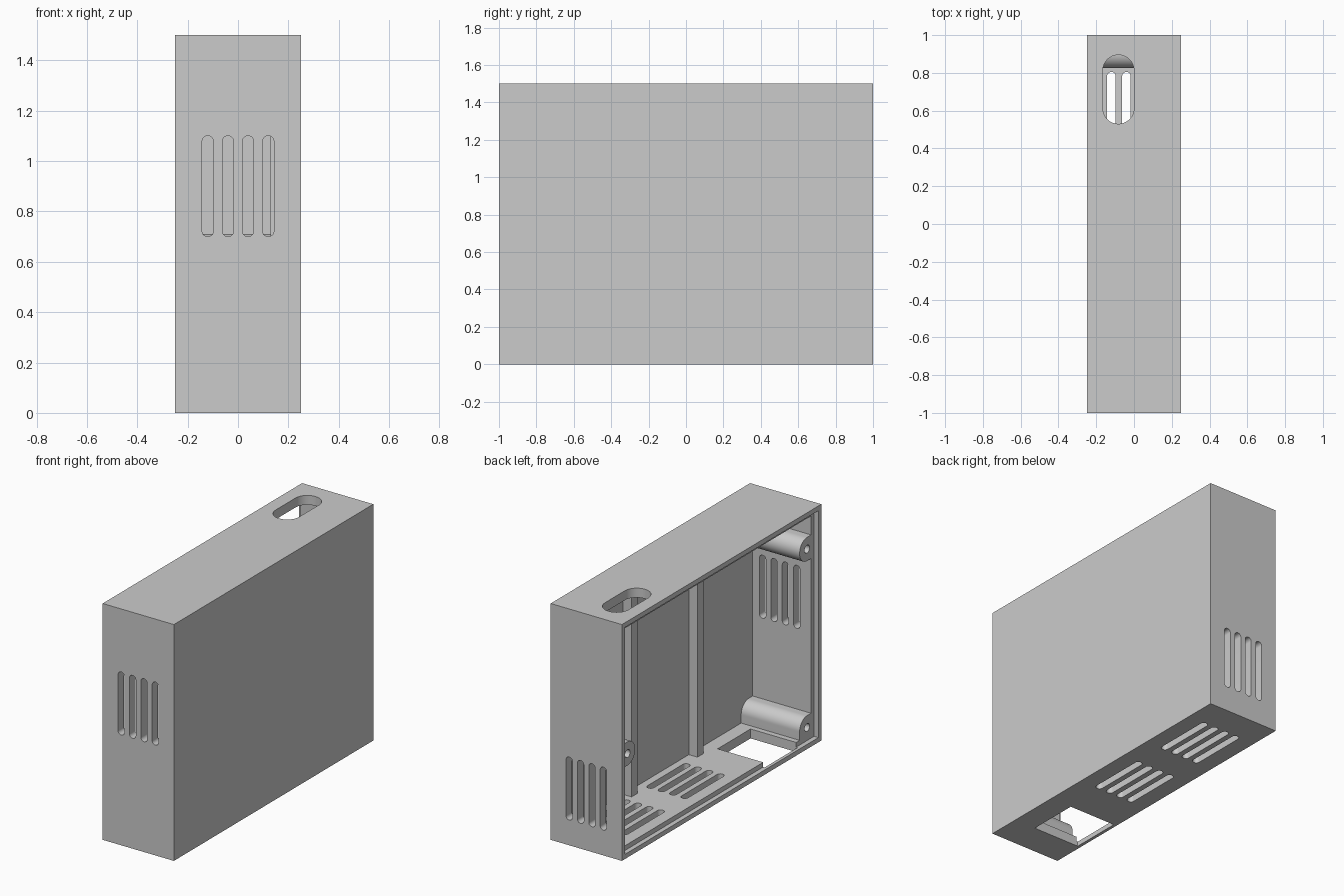
import bpy, bmesh, math

cube = bpy.data.objects.get("Cube")
if cube:
    bpy.data.objects.remove(cube, do_unlink=True)

W, L, H = 0.25, 1.0, 1.5      # half width, half length, height
WALL, LIP, LEDGE = 0.06, 0.03, -0.22

grey = bpy.data.materials.new("plain grey")
grey.use_nodes = True
grey.diffuse_color = (0.6, 0.6, 0.6, 1)
grey.node_tree.nodes["Principled BSDF"].inputs["Base Color"].default_value = (0.6, 0.6, 0.6, 1)


def prism(bm, profile, axis, lo, hi):
    """Extrude a 2D outline along one axis, from lo to hi."""
    def place(p, d):
        c = list(p)
        c.insert(axis, d)
        return bm.verts.new(c)
    a = [place(p, lo) for p in profile]
    b = [place(p, hi) for p in profile]
    bm.faces.new(a)
    bm.faces.new(b)
    for i in range(len(a)):
        j = (i + 1) % len(a)
        bm.faces.new((a[i], a[j], b[j], b[i]))


def rect(u0, u1, v0, v1):
    return [(u0, v0), (u1, v0), (u1, v1), (u0, v1)]


def arc(u, v, r, start, end, n=16):
    angles = [math.radians(start + (end - start) * i / n) for i in range(n + 1)]
    return [(u + r * math.cos(t), v + r * math.sin(t)) for t in angles]


def slot(u, v0, v1, r):
    return arc(u, v1 - r, r, 0, 180) + arc(u, v0 + r, r, 180, 360)


def make(name, prisms):
    bm = bmesh.new()
    for p in prisms:
        prism(bm, *p)
    bmesh.ops.recalc_face_normals(bm, faces=bm.faces)
    mesh = bpy.data.meshes.new(name)
    bm.to_mesh(mesh)
    bm.free()
    ob = bpy.data.objects.new(name, mesh)
    bpy.context.collection.objects.link(ob)
    mesh.materials.append(grey)
    return ob


def activate(ob):
    bpy.ops.object.select_all(action="DESELECT")
    ob.select_set(True)
    bpy.context.view_layer.objects.active = ob


def cut(ob, prisms):
    cutter = make("cutter", prisms)
    cutter.hide_render = True
    mod = ob.modifiers.new("cut", "BOOLEAN")
    mod.operation, mod.solver, mod.object = "DIFFERENCE", "EXACT", cutter
    activate(ob)
    bpy.ops.object.modifier_apply(modifier=mod.name)
    bpy.data.objects.remove(cutter, do_unlink=True)


def smooth(ob):
    activate(ob)
    bpy.ops.object.shade_smooth_by_angle(angle=math.radians(30))


# Case: hollow box open on one broad side, with a recess for a lid
case = make("case", [(rect(-L, L, 0, H), 0, -W, W)])
cut(case, [(rect(-L + WALL, L - WALL, WALL, H - WALL), 0, -W - 0.1, W - WALL)])
cut(case, [(rect(-L + LIP, L - LIP, LIP, H - LIP), 0, -W - 0.1, LEDGE)])

# Vent slots in both ends and in the floor
vents = []
for x in (-0.12, -0.04, 0.04, 0.12):
    vents.append((slot(x, 0.70, 1.10, 0.0225), 1, -L - 0.05, -L + 0.1))
    vents.append((slot(x, 0.16, 0.56, 0.0225), 1, L - 0.1, L + 0.05))
    for y in (0.005, 0.605):
        vents.append((slot(x, y - 0.2, y + 0.2, 0.0225), 2, -0.05, 0.1))
cut(case, vents)

# Cable slot in the top and rectangular window in the floor
cut(case, [(slot(-0.0825, 0.53, 0.895, 0.0825), 2, H - 0.1, H + 0.05),
           (rect(-0.23, 0.10, -0.79, -0.46), 2, -0.05, 0.1)])
smooth(case)

# Upright ribs on the closed broad side
for name, y in (("front_rib", -0.33), ("rear_rib", 0.33)):
    make(name, [(rect(y - 0.03, y + 0.03, WALL - 0.01, H - WALL + 0.01), 0, 0.13, 0.20)])

# Screw bosses: rounded towards the middle, run flat into the walls
R = 0.075
for name, side, z, to_floor in (("lower_front_boss", -1, 0.113, True),
                                ("upper_front_boss", -1, 1.245, False),
                                ("rear_boss", 1, 0.635, False)):
    y, wall = side * 0.9, side * (L - WALL + 0.01)
    mirror = lambda pts: [(y - side * (p - y), q) for p, q in pts]
    if to_floor:
        base = WALL - 0.01
        outline = mirror(arc(y, z, R, 90, 0) if side > 0 else arc(y, z, R, 90, 180))
        outline += [(y - side * R, base), (wall, base), (wall, z + R)]
    else:
        outline = arc(y, z, R, 90, 90 + side * 180, 24)
        outline += [(wall, z - R), (wall, z + R)]
    if to_floor:
        outline = arc(y, z, R, 90, 90 + side * 90) + outline[-3:]
    boss = make(name, [(outline, 0, LEDGE, W - WALL + 0.01)])
    cut(boss, [(arc(y, z, 0.025, 0, 345, 23), 0, LEDGE - 0.05, 0.0)])
    smooth(boss)
